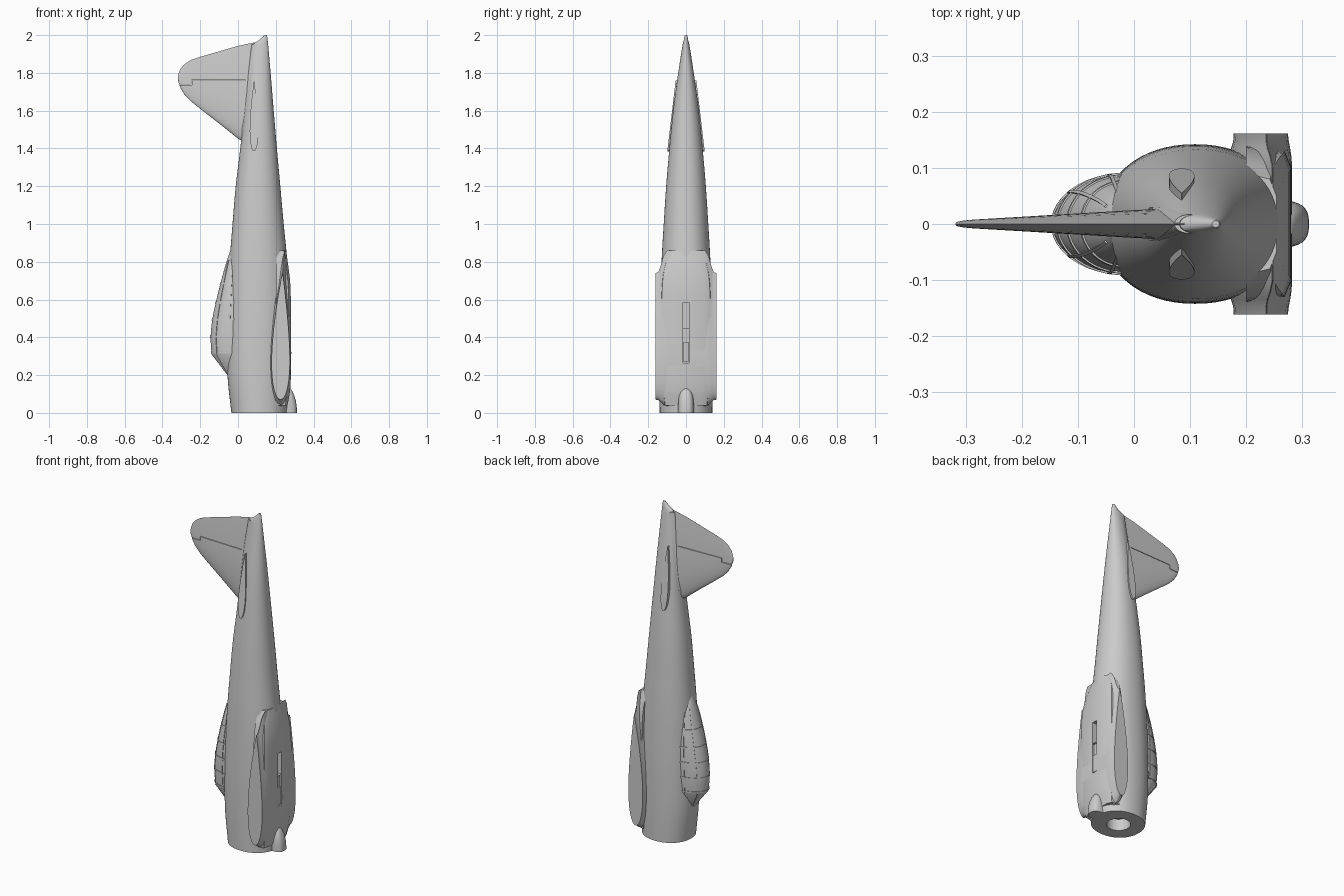
import bpy, bmesh
from math import sin, cos, pi, radians, copysign
from mathutils import Vector

if "Cube" in bpy.data.objects:
    bpy.data.objects.remove(bpy.data.objects["Cube"])


def loft(name, rings):
    """Skin a list of equal-length closed rings and cap both ends."""
    bm = bmesh.new()
    vs = [[bm.verts.new(p) for p in r] for r in rings]
    n = len(vs[0])
    for a, b in zip(vs, vs[1:]):
        for i in range(n):
            bm.faces.new((a[i], a[(i + 1) % n], b[(i + 1) % n], b[i]))
    bm.faces.new(vs[0])
    bm.faces.new(vs[-1])
    bmesh.ops.recalc_face_normals(bm, faces=bm.faces)
    me = bpy.data.meshes.new(name)
    bm.to_mesh(me)
    bm.free()
    ob = bpy.data.objects.new(name, me)
    bpy.context.collection.objects.link(ob)
    return ob


def box(name, x, y, z):
    return loft(name, [[(x[0], y[0], k), (x[1], y[0], k), (x[1], y[1], k), (x[0], y[1], k)] for k in z])


def cut(ob, cutter):
    m = ob.modifiers.new("cut", 'BOOLEAN')
    m.object, m.solver = cutter, 'EXACT'
    bpy.context.view_layer.update()
    bpy.context.view_layer.objects.active = ob
    bpy.ops.object.modifier_apply(modifier=m.name)


def smooth_stations(st, steps=4):
    """Catmull-Rom refinement of a station table."""
    out = []
    for i in range(len(st) - 1):
        p = [st[max(i - 1, 0)], st[i], st[i + 1], st[min(i + 2, len(st) - 1)]]
        for s in range(steps):
            t = s / steps
            row = []
            for k in range(len(p[1])):
                h = p[2][0] - p[1][0]
                m1 = (p[2][k] - p[0][k]) / (p[2][0] - p[0][0]) * h
                m2 = (p[3][k] - p[1][k]) / (p[3][0] - p[1][0]) * h
                row.append((2*t**3 - 3*t*t + 1) * p[1][k] + (t**3 - 2*t*t + t) * m1
                           + (3*t*t - 2*t**3) * p[2][k] + (t**3 - t*t) * m2)
            row[0] = p[1][0] + (p[2][0] - p[1][0]) * t
            out.append(row)
    return out + [list(st[-1])]


def oval(z, x0, x1, w, n=64, e=2.15):
    f = lambda v: copysign(abs(v) ** (2 / e), v)
    return [((x0 + x1) / 2 + (x1 - x0) / 2 * f(cos(2*pi*i/n)), w * f(sin(2*pi*i/n)), z) for i in range(n)]


def airfoil(n=20):
    """Unit aerofoil: (chord position, signed thickness), blunt nose at 0."""
    th = lambda c: (1.48 * c**0.5 - 0.63 * c - 1.758 * c*c + 1.4215 * c**3 - 0.5075 * c**4) * 2
    cs = [(1 - cos(pi * i / n)) / 2 for i in range(n + 1)]
    return [(c, th(c)) for c in cs] + [(c, -th(c)) for c in cs[-1:0:-1]]


# Fuselage: z, spine x, belly x, half width
body = [(0, -.035, .262, .139), (.2, -.056, .274, .142), (.45, -.058, .276, .141), (.7, -.05, .27, .134),
        (.85, -.041, .257, .127), (1.0, -.029, .242, .118), (1.2, -.012, .224, .105), (1.4, .012, .206, .088),
        (1.6, .034, .189, .068), (1.76, .052, .176, .047), (1.9, .071, .164, .026), (1.955, .082, .159, .017)]
rings = [oval(*s) for s in smooth_stations(body)]
rings += [oval(1.972, .11, .157, .012), oval(1.99, .13, .155, .009), oval(2.0, .139, .152, .006)]
fuselage = loft("fuselage", rings)
hole = loft("hole_cutter", [oval(z, .045, .175, .065, 48, 2) for z in (-.05, .07)])
cut(fuselage, hole)

# Wing centre section with flat stub ends and flared root fillets
# y, z nose, z tail, upper x, lower x, tail x
half = [(.161, .07, .74, .177, .274, .236), (.147, .068, .745, .176, .276, .236), (.135, .058, .775, .172, .278, .238),
        (.12, .045, .83, .168, .28, .243), (.1, .035, .86, .165, .281, .247), (.04, .035, .86, .165, .281, .247)]


def wing_ring(y, z0, z1, xu, xl, xt):
    pts = []
    for c, t in airfoil():
        mid = (xu + xl) / 2
        camber = mid + (xt - mid) * c ** 2.5
        pts.append((camber - t * (xl - xu) / 2 * (1.0 if t > 0 else 1 + .0 * c), y, z0 + (z1 - z0) * c))
    return pts


wing = loft("wing_centre_section", [wing_ring(*h) for h in half]
            + [wing_ring(-h[0], *h[1:]) for h in reversed(half)])

# Flat belly skin between the wing stubs
belly_st = [(.04, .262, .10), (.12, .276, .11), (.25, .281, .12), (.5, .281, .12), (.68, .277, .115), (.78, .266, .1), (.86, .254, .07)]
belly = loft("belly_panel", [[(.2, -w - .02, z), (x - .012, -w - .01, z), (x, -w + .02, z), (x, w - .02, z),
                             (x - .012, w + .01, z), (.2, w + .02, z)] for z, x, w in smooth_stations(belly_st)])

# Belly slot: deep window above, shallow plate below
for cutter in (box("slot_deep", (.23, .32), (-.017, .017), (.45, .585)),
               box("slot_shallow", (.27, .32), (-.017, .017), (.265, .449))):
    for ob in (fuselage, wing, belly):
        cut(ob, cutter)
    bpy.data.objects.remove(cutter)
bpy.data.objects.remove(hole)
box("slot_plate", (.26, .279), (-.013, .013), (.27, .375))

# Chin scoop under the nose
loft("chin_scoop", [oval(z, .2, x, w, 32, 2.8) for z, x, w in
                    ((0, .312, .042), (.03, .311, .042), (.06, .307, .041), (.09, .299, .038),
                     (.112, .289, .031), (.126, .28, .02), (.132, .272, .008))])

# Canopy: z, ridge x, half width
glass = [(.31, -.14, .081), (.4, -.145, .087), (.5, -.135, .088), (.6, -.114, .084),
         (.7, -.089, .072), (.79, -.064, .055), (.87, -.038, .025)]
can_st = smooth_stations(glass)


def canopy_point(z, x, w, a, g=0.0):
    return (-.02 + (x + .02 - g) * sin(a), (w + g) * cos(a), z)


def arch(z, x, w, g=0.0, n=24):
    return [canopy_point(z, x, w, pi * i / n, g) for i in range(n + 1)] + [(.03, -w * .9, z), (.03, w * .9, z)]


loft("canopy", [arch(.195, -.052, .02)] + [arch(*s) for s in can_st])


def station(z):
    for a, b in zip(can_st, can_st[1:]):
        if a[0] <= z <= b[0]:
            t = (z - a[0]) / (b[0] - a[0])
            return z, a[1] + (b[1] - a[1]) * t, a[2] + (b[2] - a[2]) * t


# Canopy hoops and long rails
for k, z in enumerate((.315, .40, .49, .58, .68)):
    loft(f"canopy_hoop_{k}", [arch(*station(z + d), g) for d, g in ((0, 0), (0, .003), (.009, .003), (.009, 0))])
for k, deg in enumerate((12, 50, 130, 168)):
    rail = []
    for s in can_st[:-3]:
        c = Vector(canopy_point(*s, radians(deg)))
        o = Vector(canopy_point(*s, radians(deg), .003))
        d = Vector((-(o - c).y, (o - c).x, 0)).normalized() * .003
        rail.append([c - d, o - d, o + d, c + d])
    loft(f"canopy_rail_{k}", rail)
# Windscreen posts
for k, deg in enumerate((50, 130)):
    a = radians(deg)
    ends = [Vector(canopy_point(.195, -.052, .02, a)), Vector(canopy_point(*can_st[0], a))]
    loft(f"windscreen_post_{k}", [[p + Vector((dx, dy, 0)) for dx, dy in
                                   ((-.003, -.003), (.003, -.003), (.003, .003), (-.003, .003))] for p in ends])

# Tail fin: x, leading z, trailing z, half thickness
fin_st = [(.09, 1.40, 1.962, .029), (.0, 1.452, 1.943, .025), (-.1, 1.532, 1.914, .019), (-.2, 1.61, 1.885, .013),
          (-.25, 1.65, 1.868, .010), (-.285, 1.687, 1.845, .008), (-.305, 1.722, 1.82, .006),
          (-.315, 1.75, 1.795, .004), (-.318, 1.768, 1.778, .002)]
fin = loft("tail_fin", [[(x, t * h, a + (b - a) * c) for c, t in airfoil()] for x, a, b, h in fin_st])
# Rudder hinge gap with a stepped balance horn
for gap in (box("gap_main", (-.245, .04), (-.1, .1), (1.759, 1.762)),
            box("gap_step", (-.247, -.244), (-.1, .1), (1.735, 1.762)),
            box("gap_tip", (-.4, -.245), (-.1, .1), (1.735, 1.738))):
    cut(fin, gap)
    bpy.data.objects.remove(gap)

# Fin root fairing strip along the spine
loft("fin_fairing", [oval(z, x - .006, x + .05, w, 24, 2) for z, x, w in
                     ((1.44, .022, .02), (1.5, .02, .034), (1.65, .038, .034), (1.8, .055, .027), (1.95, .078, .017))])

# Tailplane root stubs with flat ends following the tapering body
for s, side in ((1, "left"), (-1, "right")):
    stub = []
    for inner in (True, False):
        ring = []
        for c, t in airfoil():
            y = .02 if inner else .099 - .044 * c
            ring.append((.085 - .023 * t, s * y, 1.385 + .375 * c))
        stub.append(ring)
    loft(f"tailplane_stub_{side}", stub)

# Smooth shading with sharp edges kept
bpy.ops.object.select_all(action='SELECT')
bpy.context.view_layer.objects.active = fuselage
bpy.ops.object.shade_smooth_by_angle(angle=radians(32))
